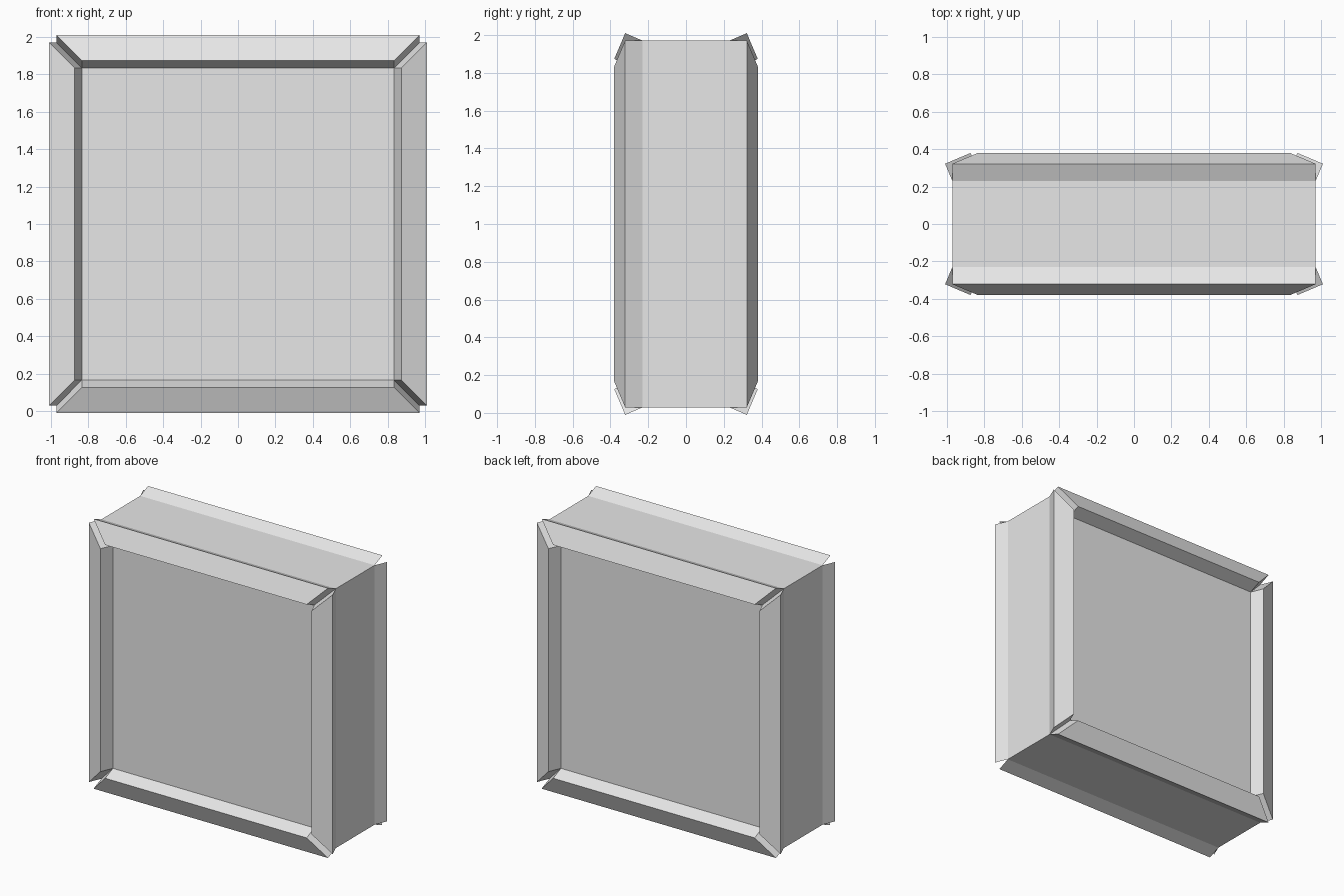
import bpy
import bmesh
from mathutils import Matrix

cube = bpy.data.objects.get("Cube")
if cube:
    bpy.data.objects.remove(cube, do_unlink=True)

HALF = 0.971        # half width and height of the core box
HALF_DEPTH = 0.23   # half depth of the core box
BORDER = 0.193      # width of the frame border
RISE = 0.058        # how far the panel stands out from the box edge
RAIL = 0.1          # thickness of the frame rails

grey = bpy.data.materials.new("light grey")
grey.use_nodes = True
grey.diffuse_color = (0.8, 0.8, 0.8, 1)
grey.node_tree.nodes["Principled BSDF"].inputs["Base Color"].default_value = grey.diffuse_color

# Core box
bm = bmesh.new()
size = Matrix.Diagonal((2 * HALF, 2 * HALF_DEPTH, 2 * HALF, 1))
bmesh.ops.create_cube(bm, size=1, matrix=Matrix.Translation((0, 0, 1)) @ size)
bm.normal_update()

# Raised panel with a sloping border on the front and the back
borders = []
for panel in [f for f in bm.faces if abs(f.normal.y) > 0.9]:
    inset = bmesh.ops.inset_region(bm, faces=[panel], thickness=BORDER, depth=RISE)
    borders += inset["faces"]
bm.normal_update()

# Separate mitred rails, each pushed out along its own slope
rails = bmesh.ops.extrude_discrete_faces(bm, faces=borders)["faces"]
bm.normal_update()
for rail in rails:
    bmesh.ops.translate(bm, verts=rail.verts, vec=rail.normal * RAIL)
bmesh.ops.recalc_face_normals(bm, faces=bm.faces)

mesh = bpy.data.meshes.new("framed_box")
bm.to_mesh(mesh)
bm.free()
mesh.materials.append(grey)
box = bpy.data.objects.new("framed_box", mesh)
bpy.context.collection.objects.link(box)
